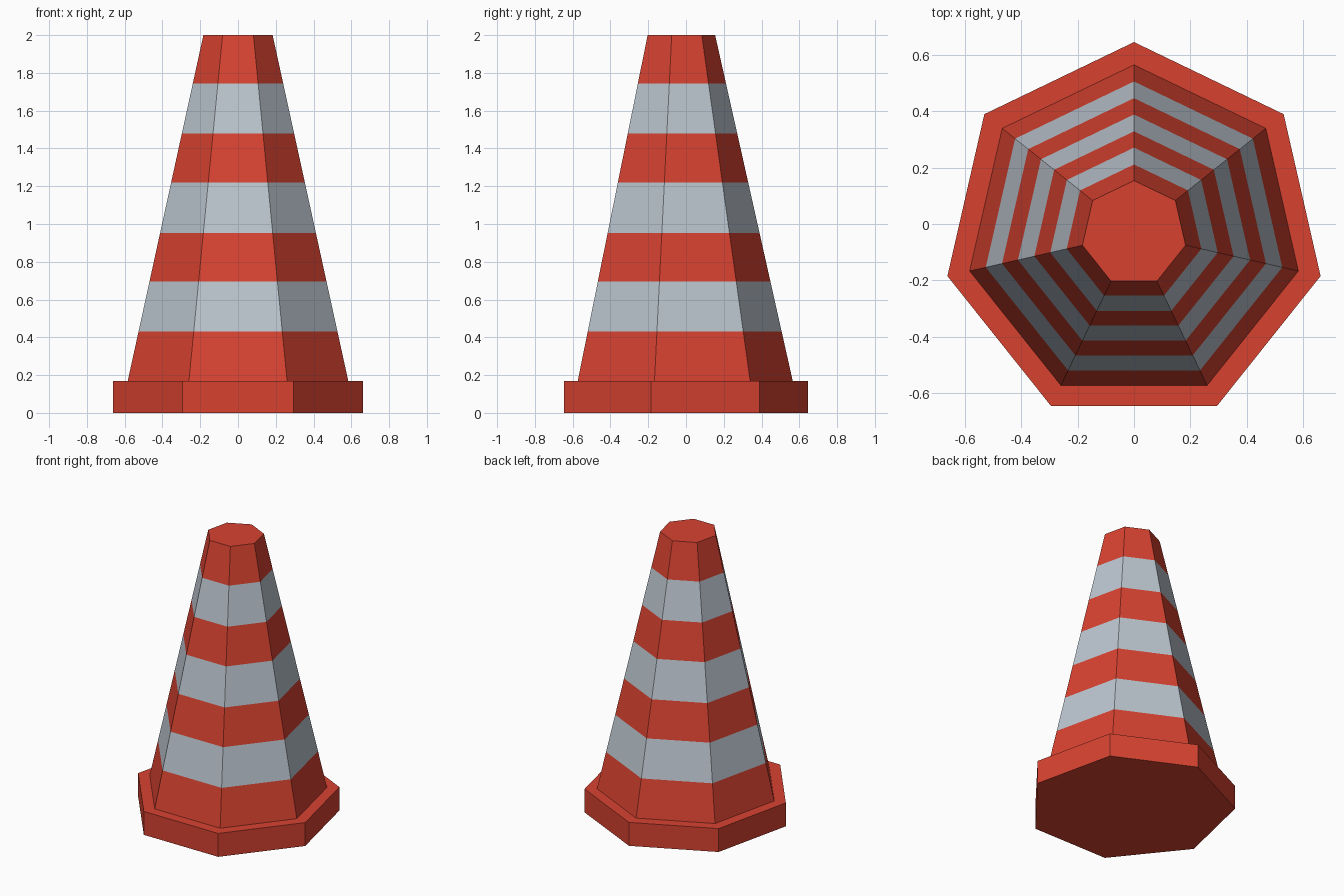
import bpy, bmesh, math

if "Cube" in bpy.data.objects:
    bpy.data.objects.remove(bpy.data.objects["Cube"])

SIDES = 7
CY = -0.0337  # heptagon centre, so its bounds are centred on y = 0


def material(name, rgb):
    m = bpy.data.materials.new(name)
    m.diffuse_color = (*rgb, 1)
    m.use_nodes = True
    m.node_tree.nodes["Principled BSDF"].inputs["Base Color"].default_value = m.diffuse_color
    return m


RED = material("orange red", (0.68, 0.055, 0.03))
GREY = material("pale grey", (0.50, 0.56, 0.62))


def stacked_rings(name, rings, mats):
    """Flat-faced heptagonal solid through (radius, z) rings; bands alternate colours."""
    bm = bmesh.new()
    loops = []
    for r, z in rings:
        angles = [math.pi / 2 + 2 * math.pi * i / SIDES for i in range(SIDES)]
        loops.append([bm.verts.new((r * math.cos(a), CY + r * math.sin(a), z)) for a in angles])
    for band, (lo, hi) in enumerate(zip(loops, loops[1:])):
        for i in range(SIDES):
            j = (i + 1) % SIDES
            f = bm.faces.new((lo[i], lo[j], hi[j], hi[i]))
            f.material_index = band % len(mats)
    bm.faces.new(loops[0][::-1])
    bm.faces.new(loops[-1])
    me = bpy.data.meshes.new(name)
    bm.to_mesh(me)
    bm.free()
    for m in mats:
        me.materials.append(m)
    ob = bpy.data.objects.new(name, me)
    bpy.context.collection.objects.link(ob)


# Base slab
BASE_TOP = 0.168
stacked_rings("base", [(0.68, 0), (0.68, BASE_TOP)], [RED])

# Tapered body with alternating stripes
heights = [BASE_TOP, 0.43, 0.695, 0.953, 1.22, 1.478, 1.745, 2.0]
R0, R1 = 0.599, 0.188
body = [(R0 + (R1 - R0) * (z - BASE_TOP) / (2 - BASE_TOP), z) for z in heights]
stacked_rings("striped_body", body, [RED, GREY])
